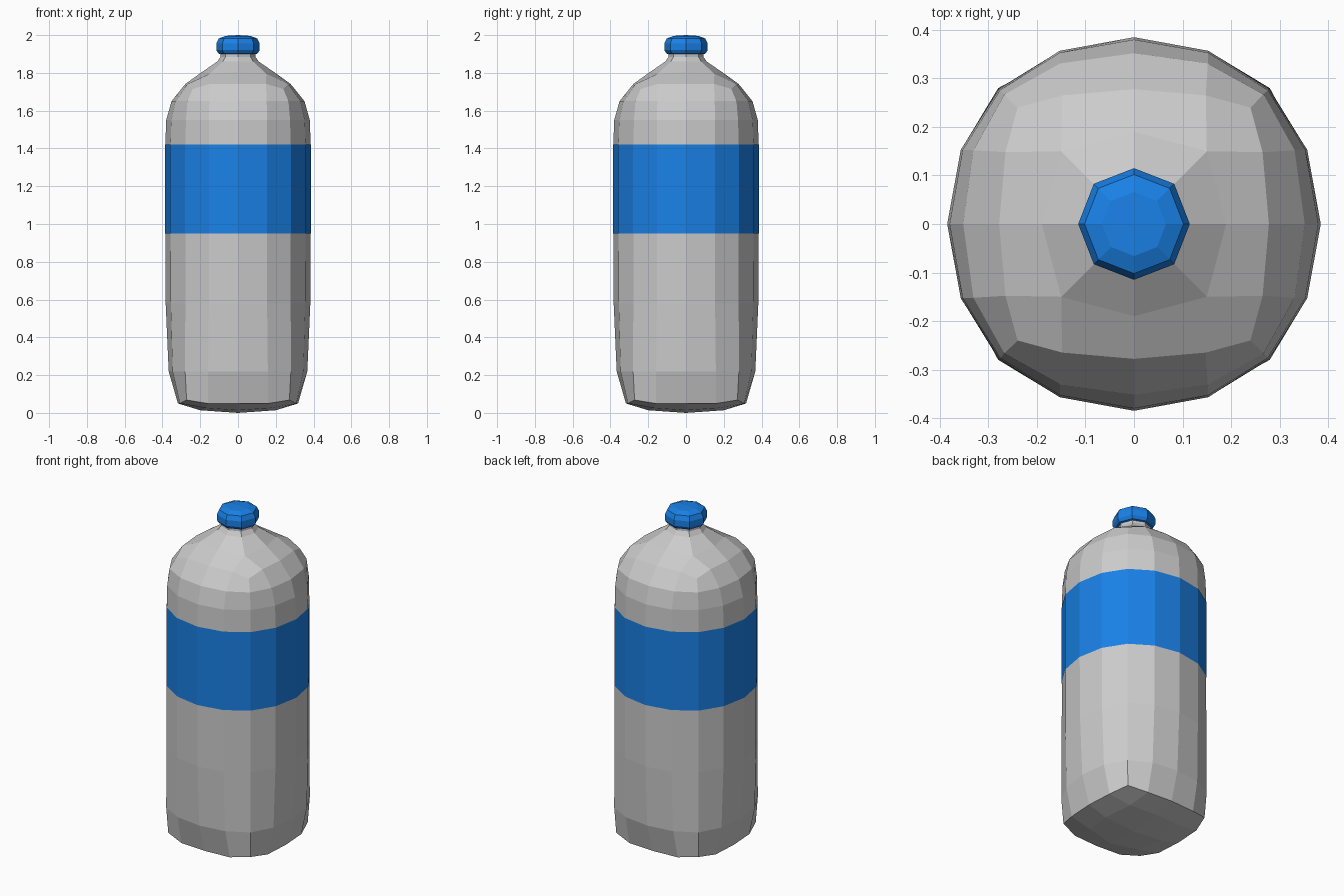
import bpy, bmesh

if "Cube" in bpy.data.objects:
    bpy.data.objects.remove(bpy.data.objects["Cube"])


def ring16(a, m, n, d, z, zd=None):
    """16-sided ring: axis radius a, in-between point (m, n), diagonal d."""
    zd = z if zd is None else zd
    q = [(a, 0, z), (m, n, z), (d, d, zd), (n, m, z)]
    q[1], q[3] = (n, m, z), (m, n, z)
    return turn(q)


def ring8(a, d, z, zd=None):
    return turn([(a, 0, z), (d, d, z if zd is None else zd)])


def turn(quarter):
    pts, q = [], quarter
    for _ in range(4):
        pts += q
        q = [(-y, x, z) for x, y, z in q]
    return pts


def bridge(bm, lo, hi):
    n = len(lo)
    for i in range(n):
        bm.faces.new((lo[i], lo[(i + 1) % n], hi[(i + 1) % n], hi[i]))


def grid_join(bm, outer, inner):
    """16-sided ring to 8-sided ring with square-grid corners."""
    for k in range(4):
        o = [outer[(4 * k + j) % 16] for j in range(5)]
        i = [inner[(2 * k + j) % 8] for j in range(3)]
        bm.faces.new((o[0], o[1], i[1], i[0]))
        bm.faces.new((o[1], o[2], o[3], i[1]))
        bm.faces.new((o[3], o[4], i[2], i[1]))


def grid_cap(bm, ring, z):
    c = bm.verts.new((0, 0, z))
    for k in range(4):
        bm.faces.new((ring[2 * k], ring[2 * k + 1], ring[(2 * k + 2) % 8], c))


def stack(bm, rings):
    vs = [[bm.verts.new(p) for p in r] for r in rings]
    for lo, hi in zip(vs, vs[1:]):
        bridge(bm, lo, hi)
    return vs


def finish(bm, name, mat=None):
    bmesh.ops.recalc_face_normals(bm, faces=bm.faces)
    me = bpy.data.meshes.new(name)
    bm.to_mesh(me)
    bm.free()
    ob = bpy.data.objects.new(name, me)
    bpy.context.collection.objects.link(ob)
    if mat:
        me.materials.append(mat)


blue = bpy.data.materials.new("blue_plastic")
blue.diffuse_color = (0.01, 0.22, 0.8, 1)
blue.use_nodes = True
blue.node_tree.nodes["Principled BSDF"].inputs["Base Color"].default_value = blue.diffuse_color

# Bottle body: squarish base, round walls, domed shoulder, octagonal neck
bm = bmesh.new()
wall = stack(bm, [
    ring16(0.318, 0.16, 0.308, 0.272, 0.05, 0.068),
    ring16(0.367, 0.158, 0.346, 0.28, 0.22),
    ring16(0.383, 0.154, 0.356, 0.279, 0.58),
    ring16(0.385, 0.153, 0.357, 0.278, 0.95),
    ring16(0.385, 0.153, 0.357, 0.278, 1.42),
    ring16(0.380, 0.153, 0.353, 0.276, 1.55),
    ring16(0.352, 0.152, 0.331, 0.267, 1.65),
    ring16(0.278, 0.148, 0.265, 0.24, 1.742, 1.715),
])
neck = stack(bm, [
    ring8(0.19, 0.15, 1.805, 1.795),
    ring8(0.11, 0.08, 1.86),
    ring8(0.092, 0.066, 1.885),
    ring8(0.092, 0.066, 1.905),
])
grid_join(bm, wall[-1], neck[0])
base = [bm.verts.new(p) for p in ring8(0.2, 0.17, 0.014, 0.026)]
grid_join(bm, wall[0], base)
grid_cap(bm, base, 0.0)
finish(bm, "bottle_body")

# Label sleeve wrapped round the wall
bm = bmesh.new()
stack(bm, [ring16(0.387, 0.1538, 0.359, 0.2795, z) for z in (0.95, 1.42)])
finish(bm, "label", blue)

# Screw cap
bm = bmesh.new()
cap = stack(bm, [ring8(r, r * 0.72, z) for r, z in (
    (0.085, 1.897), (0.103, 1.902), (0.115, 1.92), (0.115, 1.955),
    (0.102, 1.982), (0.066, 1.996))])
grid_cap(bm, cap[-1], 2.0)
grid_cap(bm, cap[0], 1.897)
finish(bm, "cap", blue)
